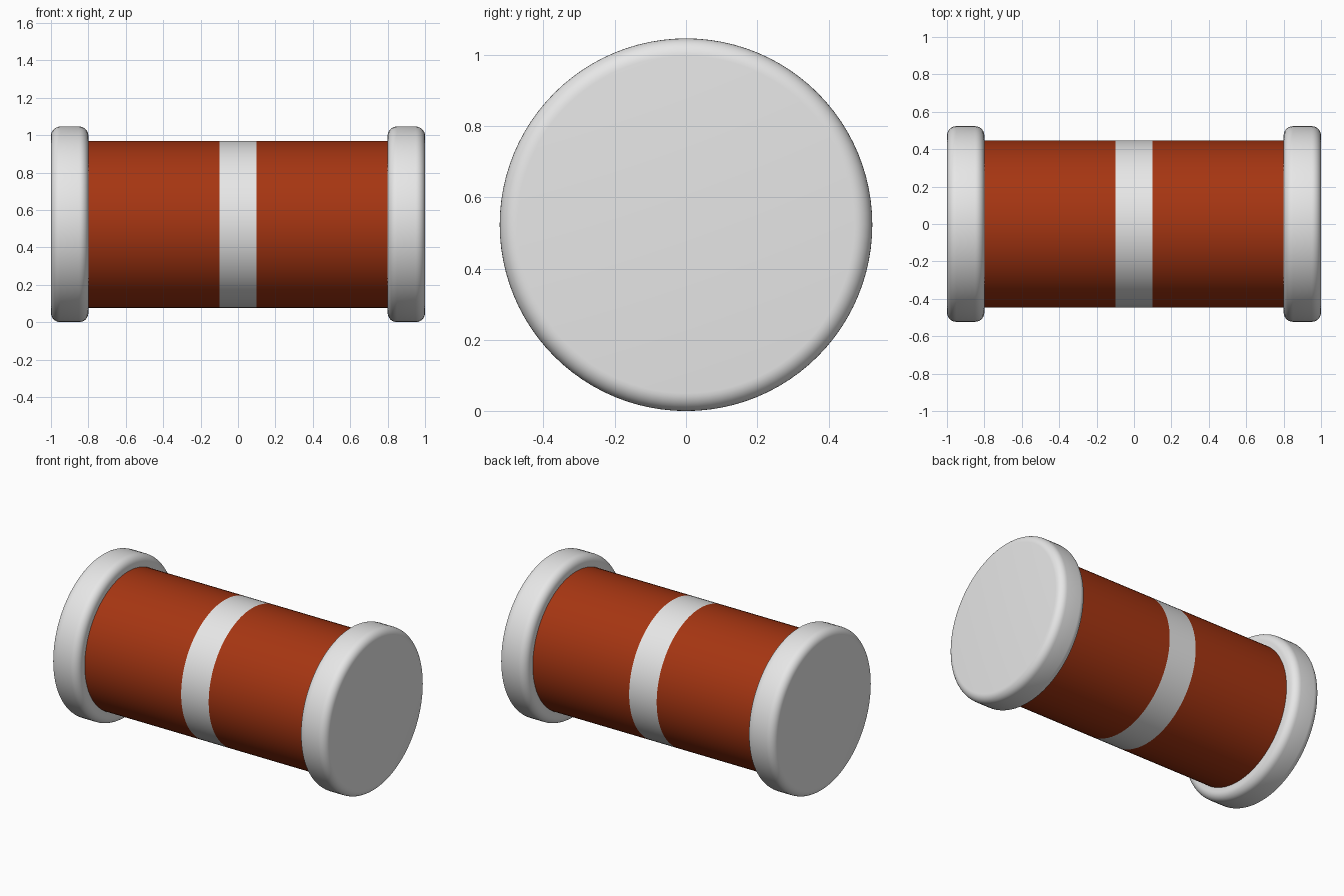
import bpy, bmesh, math

if "Cube" in bpy.data.objects:
    bpy.data.objects.remove(bpy.data.objects["Cube"], do_unlink=True)

SEGMENTS = 96
CAP_R, BODY_R = 0.523, 0.447
CAP_IN, CAP_OUT, ROUND = 0.80, 1.00, 0.05
BAND = 0.10


def material(name, rgb):
    m = bpy.data.materials.new(name)
    m.use_nodes = True
    m.diffuse_color = (*rgb, 1)
    m.node_tree.nodes["Principled BSDF"].inputs["Base Color"].default_value = (*rgb, 1)
    return m


def lathe(name, profile, mats):
    """Spin an (x, radius) profile around the horizontal x axis."""
    bm = bmesh.new()
    rings = []
    for x, r in profile:
        rings.append([bm.verts.new((x, r * math.sin(a), CAP_R + r * math.cos(a)))
                      for a in (2 * math.pi * i / SEGMENTS for i in range(SEGMENTS))])
    for a, b in zip(rings, rings[1:]):
        for i in range(SEGMENTS):
            j = (i + 1) % SEGMENTS
            bm.faces.new((a[i], a[j], b[j], b[i]))
    bm.faces.new(rings[0])
    bm.faces.new(rings[-1])
    bmesh.ops.recalc_face_normals(bm, faces=bm.faces)
    mesh = bpy.data.meshes.new(name)
    bm.to_mesh(mesh)
    bm.free()
    for m in mats:
        mesh.materials.append(m)
    ob = bpy.data.objects.new(name, mesh)
    bpy.context.collection.objects.link(ob)
    bpy.ops.object.select_all(action='DESELECT')
    ob.select_set(True)
    bpy.context.view_layer.objects.active = ob
    bpy.ops.object.shade_smooth_by_angle(angle=math.radians(30))
    return ob


grey = material("light_grey", (0.8, 0.8, 0.8))
red = material("rust_red", (0.38, 0.036, 0.006))

# Cylindrical body with a flush central band
body = lathe("body", [(x, BODY_R) for x in (-CAP_IN - 0.02, -BAND, BAND, CAP_IN + 0.02)],
             [red, grey])
for f in body.data.polygons:
    if abs(f.center.x) < BAND / 2 and abs(f.normal.x) < 0.5:
        f.material_index = 1

# Rounded end caps
steps = [math.radians(90 * i / 8) for i in range(9)]
inner = [(CAP_IN + ROUND * (1 - math.sin(a)), CAP_R - ROUND * (1 - math.cos(a)))
         for a in reversed(steps)]
outer = [(CAP_OUT - ROUND * (1 - math.sin(a)), CAP_R - ROUND * (1 - math.cos(a)))
         for a in steps]
for side, name in ((1, "left_cap"), (-1, "right_cap")):
    lathe(name, [(side * x, r) for x, r in inner + outer], [grey])
